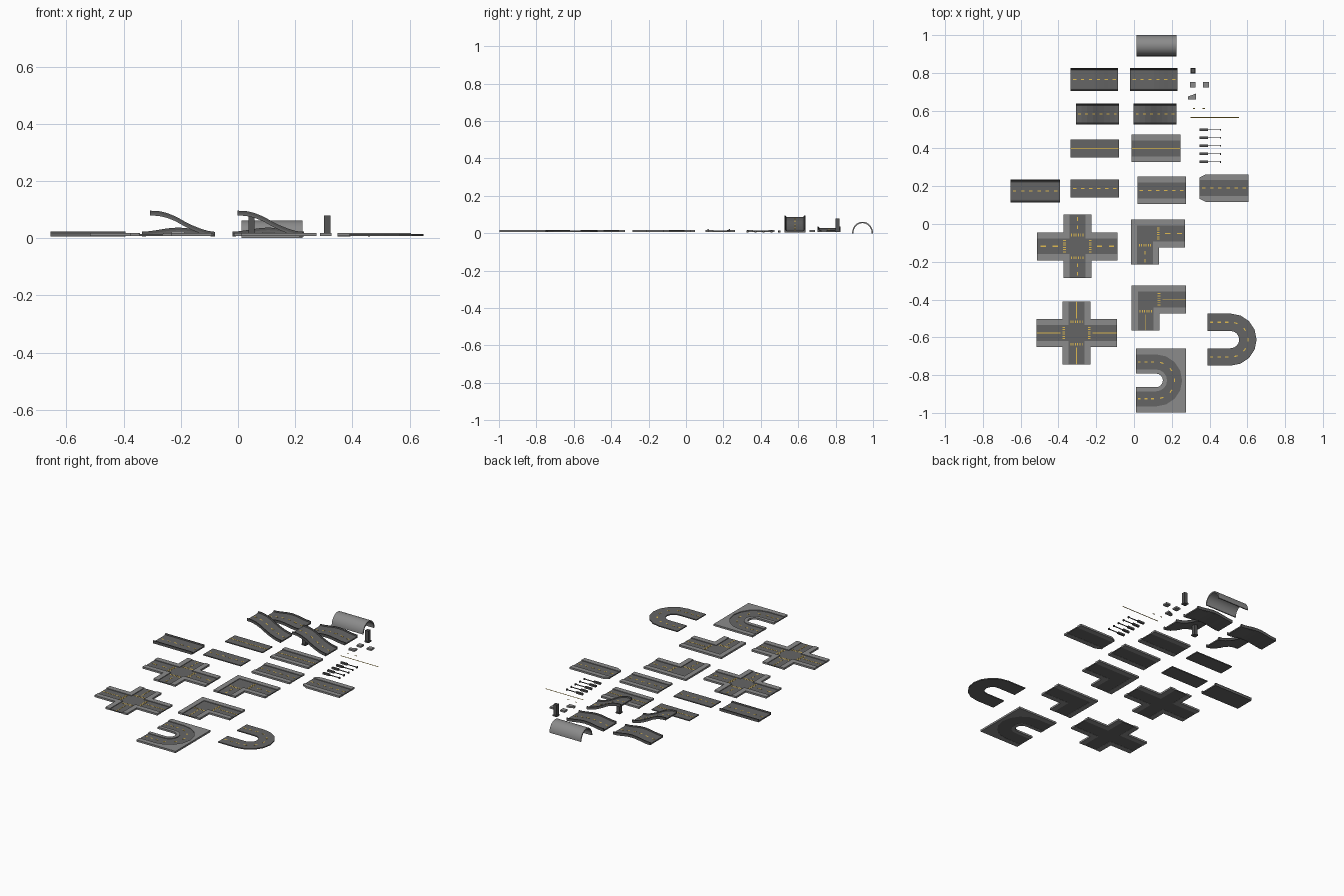
import bpy, bmesh, math

if "Cube" in bpy.data.objects:
    bpy.data.objects.remove(bpy.data.objects["Cube"])

def material(name, c):
    m = bpy.data.materials.new(name)
    m.diffuse_color = (*c, 1)
    m.use_nodes = True
    m.node_tree.nodes["Principled BSDF"].inputs["Base Color"].default_value = m.diffuse_color
    return m

ROAD = material("asphalt", (0.13, 0.13, 0.13))
WALK = material("pavement", (0.26, 0.26, 0.26))
DARK = material("dark_concrete", (0.09, 0.09, 0.09))
LINE = material("road_paint", (0.75, 0.5, 0.08))
Z0, ZR, ZK = 0.008, 0.014, 0.018          # underside, road top, kerb top

def finish(name, bm, mat):
    bmesh.ops.recalc_face_normals(bm, faces=bm.faces)
    me = bpy.data.meshes.new(name)
    bm.to_mesh(me)
    bm.free()
    me.materials.append(mat)
    ob = bpy.data.objects.new(name, me)
    bpy.context.collection.objects.link(ob)
    return ob

def prisms(name, polys, z0, z1, mat):
    """Vertical prisms from outlines, joined in one object."""
    bm = bmesh.new()
    for pts in polys:
        f = bm.faces.new([bm.verts.new((x, y, z0)) for x, y in pts])
        r = bmesh.ops.extrude_face_region(bm, geom=[f])
        for v in r["geom"]:
            if isinstance(v, bmesh.types.BMVert):
                v.co.z = z1
    bmesh.ops.triangulate(bm, faces=[f for f in bm.faces if len(f.verts) > 4])
    return finish(name, bm, mat)

def rect(x0, x1, y0, y1):
    return [(x0, y0), (x1, y0), (x1, y1), (x0, y1)]

def sweep(name, paths, section, y, mat):
    """Sweep a (y, dz) section along (x, z) paths."""
    bm = bmesh.new()
    for path in paths:
        rings = [[bm.verts.new((x, y + a, z + b)) for a, b in section] for x, z in path]
        n = len(section)
        for r, s in zip(rings, rings[1:]):
            for i in range(n):
                bm.faces.new((r[i], r[(i + 1) % n], s[(i + 1) % n], s[i]))
        bm.faces.new(rings[0])
        bm.faces.new(rings[-1])
    return finish(name, bm, mat)

def dashes(x0, x1, y, n=6, w=0.003):
    p = (x1 - x0) / n
    return [rect(x0 + (i + .28) * p, x0 + (i + .72) * p, y - w, y + w) for i in range(n)]

def paint(name, polys):
    prisms(name, polys, ZR, ZR + 0.0008, LINE)

# straight roads: x0, x1, y centre, solid line, has pavements, tapered end
def straight(name, x0, x1, y, solid, walks, taper=0.0, hw=0.047):
    prisms(name + "_road", [rect(x0, x1, y - hw, y + hw)], Z0, ZR, ROAD)
    paint(name + "_line", [rect(x0, x1, y - .002, y + .002)] if solid else dashes(x0, x1, y))
    if walks:
        h, o = 0.042, 0.073
        prisms(name + "_pavement", [[(x0, y + s * h), (x1, y + s * h), (x1, y + s * o),
               (x0 + taper * 2, y + s * o), (x0, y + s * (o - taper))] for s in (1, -1)], Z0 - .001, ZK, WALK)

straight("solid_straight", -0.335, -0.08, 0.40, True, False)
straight("solid_street", -0.012, 0.246, 0.40, True, True)
straight("dashed_straight", -0.335, -0.08, 0.188, False, False)
straight("dashed_street", 0.018, 0.275, 0.178, False, True)
straight("end_street", 0.348, 0.605, 0.19, False, True, 0.016)

# roads with barriers: flat, humped bridges and ramps
T, W = 0.008, 0.062
def interp(pts, x):
    for (a, p), (b, q) in zip(pts, pts[1:]):
        if x <= b:
            return p + (q - p) * (x - a) / (b - a)
    return pts[-1][1]

def barrier_road(name, path, y, n=6, w=W):
    sweep(name + "_deck", [path], [(-w, -T), (w, -T), (w, 0), (-w, 0)], y, ROAD)
    for s, side in ((1, "back"), (-1, "front")):
        sec = [(w, -T), (w, .009), (w - .005, .009), (w - .008, .003), (w - .014, 0), (w - .014, -T)]
        sweep(f"{name}_barrier_{side}", [path], [(s * a, b) for a, b in sec], y, DARK)
    x0, x1 = path[0][0], path[-1][0]
    p = (x1 - x0) / n
    segs = []
    for i in range(n):
        a, b = x0 + (i + .3) * p, x0 + (i + .7) * p
        xs = [a] + [x for x, _ in path if a < x < b] + [b]
        segs.append([(x, interp(path, x)) for x in xs])
    sweep(name + "_dashes", segs, [(-.003, 0), (.003, 0), (.003, .0008), (-.003, .0008)], y, LINE)

barrier_road("barrier_straight", [(-0.655, .014), (-0.393, .014)], 0.175, w=0.06)
for name, x0 in (("hump_bridge_left", -0.335), ("hump_bridge_right", -0.02)):
    hump = [(x0 + .251 * i / 10, .014 + .014 * (.5 - .5 * math.cos(math.tau * i / 10))) for i in range(11)]
    barrier_road(name, hump, 0.765)
RAMP = [(0, .087), (.03, .086), (.06, .079), (.09, .067), (.12, .050), (.15, .035), (.18, .023), (.205, .016), (.228, .013)]
for name, x0 in (("ramp_left", -0.308), ("ramp_right", -0.002)):
    barrier_road(name, [(x0 + x, z) for x, z in RAMP], 0.582, w=0.056)

# support pillars
for name, x, y, top in (("ramp_pillar", 0.047, 0.58, 0.078), ("loose_pillar", 0.312, 0.811, 0.08)):
    prisms(name, [rect(x - .011, x + .011, y - .011, y + .011)], Z0, top, DARK)
    prisms(name + "_foot", [rect(x - .014, x + .014, y - .014, y + .014)], Z0, .016, DARK)

def crosswalk(cx, cy, along_x, hw=0.03, n=6):
    out = []
    for i in range(n):
        d = -hw + 2 * hw * i / (n - 1)
        x, y, a, b = (cx, cy + d, .007, .0025) if along_x else (cx + d, cy, .0025, .007)
        out.append(rect(x - a, x + a, y - b, y + b))
    return out

def arm_line(c, start, end, d, along_x, solid):
    """Centre line of a crossing arm running in direction d."""
    a, b = sorted((start * d, end * d))
    r = [rect(a, b, -.002, .002)] if solid else dashes(a, b, 0, 2)
    return [[(c[0] + p, c[1] + q) if along_x else (c[0] + q, c[1] + p) for p, q in poly] for poly in r]

# four-way crossings: road cross, four corner pavements, crosswalks and lines
def crossing(name, cx, cy, solid, h=0.042, o=0.074, lx=0.213, ly=0.167):
    prisms(name + "_road", [rect(cx - lx, cx + lx, cy - h, cy + h), rect(cx - h, cx + h, cy + h, cy + ly),
           rect(cx - h, cx + h, cy - ly, cy - h)], Z0, ZR, ROAD)
    L = [(h, h), (lx, h), (lx, o), (o, o), (o, ly), (h, ly)]
    prisms(name + "_corners", [[(cx + s * x, cy + t * y) for x, y in L] for s in (1, -1) for t in (1, -1)],
           Z0 - .001, ZK, WALK)
    marks = []
    for s in (1, -1):
        marks += crosswalk(cx + s * .068, cy, True) + crosswalk(cx, cy + s * .06, False)
        marks += arm_line((cx, cy), .085, lx, s, True, solid) + arm_line((cx, cy), .078, ly, s, False, solid)
    paint(name + "_markings", marks)

crossing("dashed_crossing", -0.30, -0.118, False)
crossing("solid_crossing", -0.304, -0.577, True)

# corner roads
def corner(name, cx, cy, solid, h=0.042, o=0.074, lx=0.213, ly=0.165):
    prisms(name + "_road", [[(-h + cx, h + cy), (-h + cx, cy - ly), (h + cx, cy - ly), (h + cx, cy - h),
           (cx + lx, cy - h), (cx + lx, cy + h)]], Z0, ZR, ROAD)
    outer = [(-o, -ly), (-h, -ly), (-h, h), (lx, h), (lx, o), (-o, o)]
    inner = [(h, -ly), (o, -ly), (o, -o), (lx, -o), (lx, -h), (h, -h)]
    prisms(name + "_pavement", [[(cx + x, cy + y) for x, y in p] for p in (outer, inner)], Z0 - .001, ZK, WALK)
    paint(name + "_markings", crosswalk(cx + .07, cy, True) + crosswalk(cx, cy - .062, False)
          + arm_line((cx, cy), .09, lx, 1, True, solid) + arm_line((cx, cy), .08, ly, -1, False, solid))

corner("dashed_corner", 0.058, -0.05, False)
corner("solid_corner", 0.062, -0.399, True)

# U-turn roads
def arc(cx, cy, r, n=8):
    return [(cx + r * math.cos(a), cy + r * math.sin(a))
            for a in (math.pi / 2 - math.pi * i / n for i in range(n + 1))]

def u_shape(x0, cx, cy, ri, ro):
    return ([(x0, cy + ro)] + arc(cx, cy, ro) + [(x0, cy - ro), (x0, cy - ri)]
            + arc(cx, cy, ri)[::-1] + [(x0, cy + ri)])

def u_turn(name, x0, cx, cy, ri, ro):
    prisms(name + "_road", [u_shape(x0, cx, cy, ri, ro)], Z0, ZR, ROAD)
    r = (ri + ro) / 2
    marks = dashes(x0, cx, cy + r, 3) + dashes(x0, cx, cy - r, 3)
    for k in range(5):
        a = math.pi * (k + .5) / 5 - math.pi / 2
        c, s = math.cos(a), math.sin(a)
        marks.append([(cx + (r + u) * c - v * s, cy + (r + u) * s + v * c)
                      for u, v in rect(-.003, .003, -.009, .009)])
    paint(name + "_dashes", marks)

u_turn("u_turn_plain", 0.39, 0.511, -0.612, 0.046, 0.138)
u_turn("u_turn_street", 0.01, 0.117, -0.828, 0.056, 0.138)
prisms("u_turn_inner_kerb", [u_shape(0.01, 0.117, -0.828, 0.036, 0.058)], Z0 - .001, ZK, WALK)
prisms("u_turn_outer_pavement", [[(0.01, -0.69)] + arc(0.117, -0.828, 0.138) + [(0.01, -0.966),
       (0.01, -0.997), (0.275, -0.997), (0.275, -0.659), (0.01, -0.659)]], Z0 - .001, ZK, WALK)

# tunnel arch
sec = [(r * math.cos(a), r * math.sin(a) * 1.1) for r, rng in ((.056, range(25)), (.049, range(24, -1, -1)))
       for a in (math.pi * i / 24 for i in rng)]
tunnel = sweep("tunnel_arch", [[(0.013, 0.0), (0.225, 0.0)]], sec, 0.944, WALK)
bpy.context.view_layer.objects.active = tunnel
tunnel.select_set(True)
bpy.ops.object.shade_smooth_by_angle()

# traffic lights lying on their backs
for i in range(5):
    y = 0.329 + i * 0.0425
    prisms(f"signal_head_{i}", [rect(0.348, 0.393, y - .006, y + .006)], .005, .016, DARK)
    prisms(f"signal_pole_{i}", [rect(0.39, 0.455, y - .002, y + .002)], .008, .012, DARK)
    prisms(f"signal_foot_{i}", [rect(0.455, 0.461, y - .005, y + .005)], .005, .015, DARK)

# loose pavement blocks, wedge and spare paint strips
prisms("pavement_blocks", [rect(x - .015, x + .015, .723, .753) for x in (0.311, 0.381)], Z0, ZK, WALK)
prisms("pavement_wedge", [[(0.286, 0.659), (0.327, 0.659), (0.327, 0.69), (0.286, 0.675)]], Z0, ZK, WALK)
paint("spare_line", [rect(0.30, 0.556, 0.562, 0.567)])
paint("spare_dashes", [rect(0.312, 0.322, .609, .615), rect(0.362, 0.376, .608, .614)])
